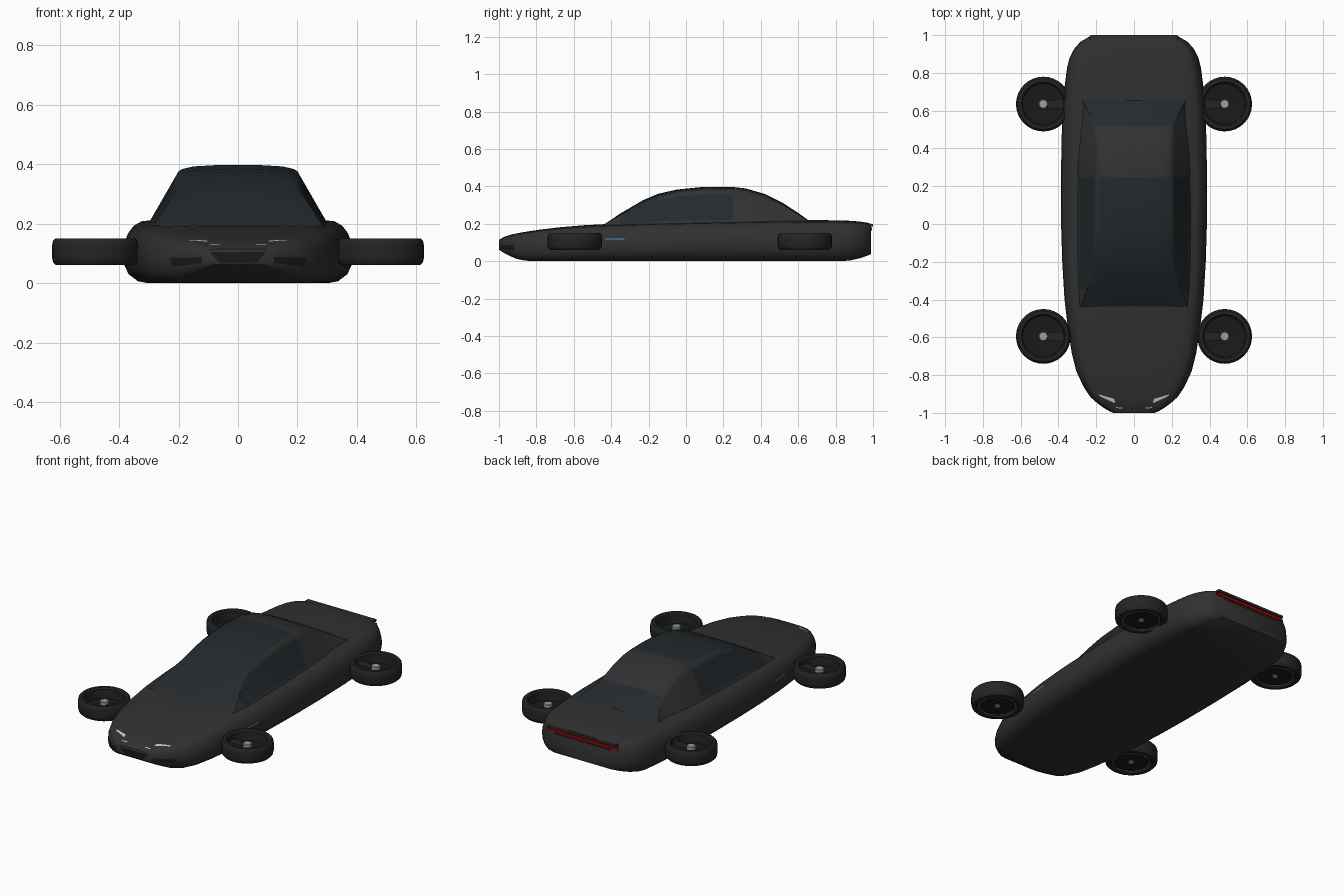
import bpy, bmesh, math
from mathutils import Vector
from mathutils.bvhtree import BVHTree

if "Cube" in bpy.data.objects:
    bpy.data.objects.remove(bpy.data.objects["Cube"])


def mat(name, *rgb):
    m = bpy.data.materials.new(name)
    m.diffuse_color = (*rgb, 1)
    m.use_nodes = True
    m.node_tree.nodes["Principled BSDF"].inputs["Base Color"].default_value = m.diffuse_color
    return m


PAINT = mat("paint", 0.030, 0.030, 0.032)
GLASS = mat("glass", 0.016, 0.022, 0.026)
RUBBER = mat("rubber", 0.018, 0.018, 0.018)
DARK = mat("dark_trim", 0.010, 0.010, 0.010)
METAL = mat("metal", 0.35, 0.35, 0.35)
WHITE = mat("white_light", 0.9, 0.9, 0.9)
BLUE = mat("blue_light", 0.08, 0.3, 0.5)
RED = mat("red_light", 0.35, 0.0, 0.0)


def finish(name, bm, mats, angle=35, normals=True):
    if normals:
        bmesh.ops.recalc_face_normals(bm, faces=bm.faces)
    me = bpy.data.meshes.new(name)
    bm.to_mesh(me)
    bm.free()
    ob = bpy.data.objects.new(name, me)
    bpy.context.collection.objects.link(ob)
    for m in mats:
        me.materials.append(m)
    bpy.ops.object.select_all(action='DESELECT')
    ob.select_set(True)
    bpy.context.view_layer.objects.active = ob
    bpy.ops.object.shade_smooth_by_angle(angle=math.radians(angle))
    return ob


def loft(stations, section):
    """Skin mirrored half sections along y; tag gives a material index per face."""
    bm = bmesh.new()
    rings = []
    for st in stations:
        half = section(*st[1:])
        full = half + [(-x, z) for x, z in reversed(half[1:-1])]
        rings.append([bm.verts.new((x, st[0], z)) for x, z in full])
    n = len(rings[0])
    for a, b in zip(rings, rings[1:]):
        for i in range(n):
            j = (i + 1) % n
            bm.faces.new((a[i], a[j], b[j], b[i]))
    bm.faces.new(rings[0])
    bm.faces.new(rings[-1])
    return bm


# Body shell: y, half width, bottom, top
BODY = [(-1.0, .11, .062, .115), (-.975, .155, .045, .128), (-.95, .19, .032, .138),
        (-.91, .235, .014, .148), (-.86, .268, .003, .157), (-.78, .305, 0, .169),
        (-.68, .33, 0, .181), (-.55, .35, 0, .192), (-.4, .368, 0, .2), (-.2, .38, 0, .206),
        (0, .386, 0, .21), (.25, .387, 0, .215), (.5, .382, 0, .219), (.7, .371, 0, .22),
        (.83, .354, 0, .218), (.88, .341, .005, .216), (.93, .315, .016, .212),
        (.965, .283, .028, .207), (.99, .24, .038, .2)]


def body_section(w, b, t):
    h = t - b
    return [(w * u, b + h * v) for u, v in
            ((0, 0), (.78, 0), (.87, .03), (.95, .14), (.985, .27), (1, .45), (.99, .62),
             (.955, .78), (.91, .89), (.85, .95), (.7, .98), (.4, .997), (0, 1))]


bm = loft(BODY, body_section)
bmesh.ops.recalc_face_normals(bm, faces=bm.faces)
TREE = BVHTree.FromBMesh(bm)
finish("body_shell", bm, [PAINT], 40)

# Cabin: y, base half width, roof half width, roof height
CABIN = [(-.44, .29, .285, .195), (-.35, .303, .25, .256), (-.23, .31, .208, .326),
         (-.15, .312, .2, .36), (-.05, .313, .2, .383), (.1, .313, .2, .398), (.25, .313, .2, .397),
         (.32, .312, .2, .389), (.42, .308, .2, .36), (.52, .302, .205, .31),
         (.6, .296, .243, .258), (.67, .287, .28, .208)]


def cabin_section(b, t, z):
    h = z - .18
    e = z - .1 * h
    pts = [(0, .18), (b, .18)]
    for k in (.2, .9, 1):
        pts.append((b + (t - b) * k, .18 + (e - .18) * k))
    return pts + [(t * u, z - h * d) for u, d in ((.94, .065), (.75, .025), (.4, .006), (0, 0))]


bm = loft(CABIN, cabin_section)
for f in bm.faces:
    c = f.calc_center_median()
    ys = [v.co.y for v in f.verts]
    if max(ys) - min(ys) < .01 or c.z < .181:
        continue
    st = min(CABIN, key=lambda s: abs(s[0] - c.y))
    f.normal_update()
    slot = f.verts[0].index
    side = abs(f.normal.x) > .5
    height = max(v.co.z for v in f.verts) - min(v.co.z for v in f.verts)
    if side:
        f.material_index = int(-.36 < c.y < .25 and height > .04)
    else:
        f.material_index = int(c.y < .25 or c.y > .52)
finish("cabin", bm, [PAINT, GLASS], 30)


def patch(name, corners, axis, m, lift=.002, nu=10, nv=3):
    """Drape a four-cornered patch onto the body, cast along an axis."""
    axis = Vector(axis)
    a, b, c, d = map(Vector, corners)
    bm = bmesh.new()
    grid = []
    for i in range(nu + 1):
        row = []
        for j in range(nv + 1):
            u, v = i / nu, j / nv
            p = a.lerp(b, u).lerp(d.lerp(c, u), v)
            hit, normal, _, _ = TREE.ray_cast(p - axis * 3, axis)
            row.append(bm.verts.new((hit + normal * lift) if hit else p))
        grid.append(row)
    for i in range(nu):
        for j in range(nv):
            f = bm.faces.new((grid[i][j], grid[i + 1][j], grid[i + 1][j + 1], grid[i][j + 1]))
            f.normal_update()
            if f.normal.dot(axis) > 0:
                f.normal_flip()
    return finish(name, bm, [m], normals=False)


# Lights and intakes on both sides
for s, side in ((-1, "left"), (1, "right")):
    patch("headlight_" + side, [(s * .1, -.948, 0), (s * .18, -.912, 0),
          (s * .185, -.902, 0), (s * .105, -.925, 0)], (0, 0, -1), WHITE)
    patch("marker_light_" + side, [(s * .06, -.976, 0), (s * .095, -.974, 0),
          (s * .095, -.969, 0), (s * .06, -.971, 0)], (0, 0, -1), WHITE)
    patch("front_intake_" + side, [(s * .12, 0, .068), (s * .22, 0, .055),
          (s * .23, 0, .085), (s * .12, 0, .088)], (0, 1, 0), DARK)
    patch("side_light_" + side, [(0, -.43, .117), (0, -.33, .117),
          (0, -.33, .122), (0, -.43, .122)], (-s, 0, 0), BLUE)
patch("grille", [(-.06, 0, .066), (.06, 0, .066), (.095, 0, .105), (-.095, 0, .105)],
      (0, 1, 0), DARK)
patch("tail_panel", [(-.19, 0, .15), (.19, 0, .15), (.19, 0, .188), (-.19, 0, .188)],
      (0, -1, 0), DARK)


def block(name, size, loc, m, taper=1.0):
    """Box, with its +x end narrowed by the taper."""
    bm = bmesh.new()
    bmesh.ops.create_cube(bm, size=1)
    for v in bm.verts:
        k = taper if v.co.x > 0 else 1
        v.co = Vector((v.co.x * size[0], v.co.y * size[1] * k, v.co.z * size[2] * k))
        v.co += Vector(loc)
    return finish(name, bm, [m])


# Tail light bar below the rear lip
block("tail_light", (.47, .008, .014), (0, .99, .172), RED)
block("rear_lip", (.46, .03, .013), (0, .985, .192), PAINT)


def lathe(name, profile, loc, m, closed=False, seg=32):
    bm = bmesh.new()
    rings = [[bm.verts.new((loc[0] + r * math.cos(2 * math.pi * i / seg),
                            loc[1] + r * math.sin(2 * math.pi * i / seg), z))
              for i in range(seg)] for r, z in profile]
    pairs = list(zip(rings, rings[1:]))
    if closed:
        pairs.append((rings[-1], rings[0]))
    else:
        bm.faces.new(rings[0])
        bm.faces.new(rings[-1])
    for a, b in pairs:
        for i in range(seg):
            j = (i + 1) % seg
            bm.faces.new((a[i], a[j], b[j], b[i]))
    return finish(name, bm, [m])


# Four flat-lying wheels: tyre, dished disc, blue ring, hub and arm
for s, side in ((-1, "left"), (1, "right")):
    for y, end in ((-.595, "front"), (.635, "rear")):
        tag = f"_{end}_{side}"
        c = (s * .48, y)
        lathe("tyre" + tag, [(.108, .07), (.115, .061), (.133, .061), (.142, .07), (.145, .085),
              (.145, .128), (.142, .143), (.134, .151), (.118, .151), (.11, .143)], c, RUBBER, True)
        lathe("wheel_disc" + tag, [(.109, .07), (.109, .088), (.05, .082), (.03, .082)], c, DARK)
        lathe("glow_ring" + tag, [(.1, .067), (.104, .067), (.104, .071), (.1, .071)], c, BLUE, True)
        lathe("hub" + tag, [(.016, .064), (.016, .1), (.025, .104), (.025, .122), (.021, .126)],
              c, METAL)
        arm = block("wheel_arm" + tag, (.13, .06, .03), (-.065, 0, .1), RUBBER, .55)
        arm.location = (c[0], y, 0)
        if s < 0:
            arm.rotation_euler.z = math.pi
            arm.location.z = 0
